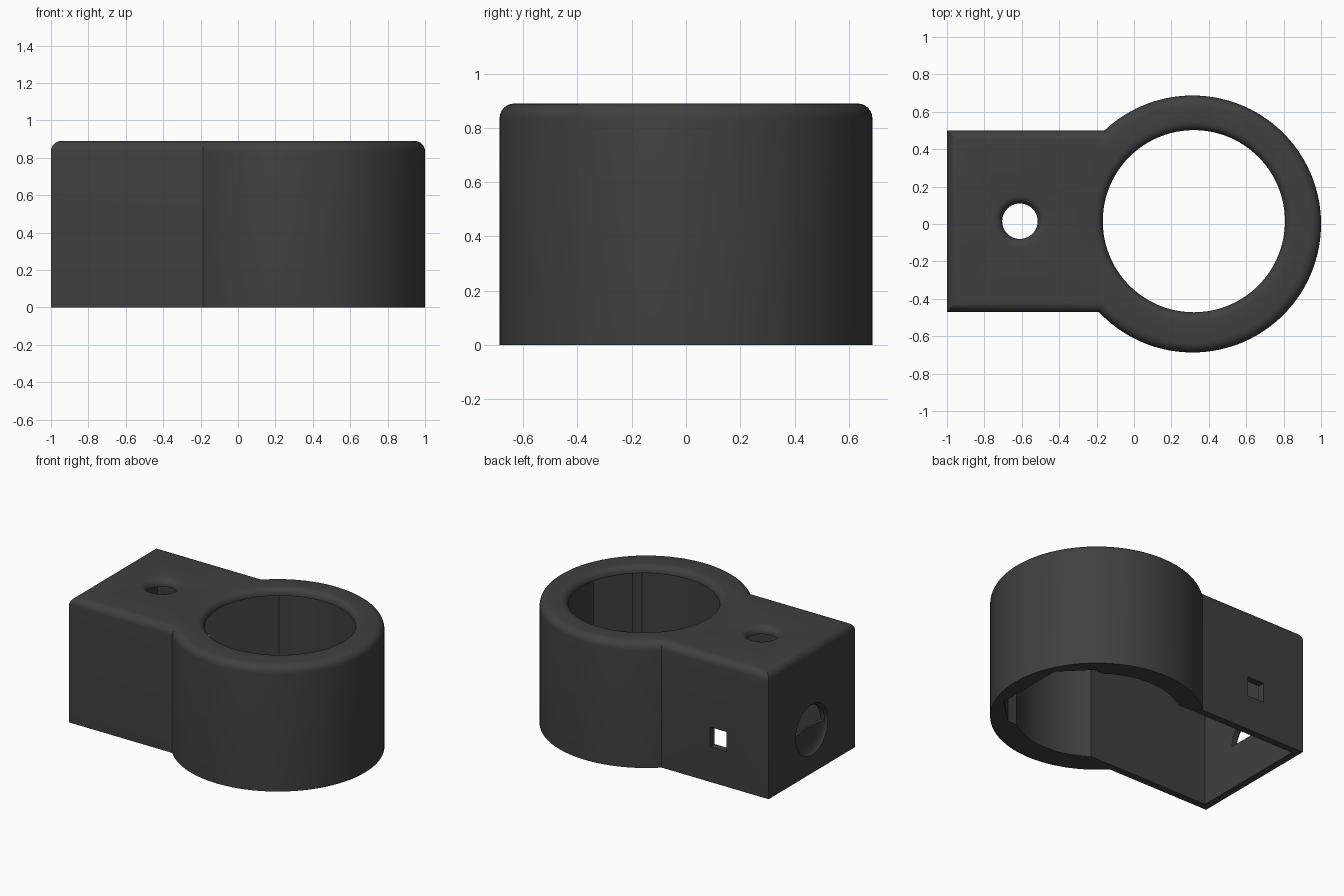
import bpy, bmesh
from math import sin, cos, pi, asin, radians

if "Cube" in bpy.data.objects:
    bpy.data.objects.remove(bpy.data.objects["Cube"])

H, FIL = 0.89, 0.055          # height and top edge rounding
RX, R = 0.313, 0.687          # ring centre and outer radius
HX, HY = 0.32, 0.015          # bore centre


def finish(name, bm):
    bmesh.ops.recalc_face_normals(bm, faces=bm.faces)
    me = bpy.data.meshes.new(name)
    bm.to_mesh(me)
    bm.free()
    ob = bpy.data.objects.new(name, me)
    bpy.context.collection.objects.link(ob)
    return ob


def prism(name, pts, z0, z1, fillet=0):
    """Extrude an xy outline, optionally rounding its top edges."""
    bm = bmesh.new()
    f = bm.faces.new([bm.verts.new((x, y, z0)) for x, y in pts])
    ext = bmesh.ops.extrude_face_region(bm, geom=[f])['geom']
    verts = [g for g in ext if isinstance(g, bmesh.types.BMVert)]
    bmesh.ops.translate(bm, verts=verts, vec=(0, 0, z1 - z0))
    bmesh.ops.recalc_face_normals(bm, faces=bm.faces)
    if fillet:
        top = [e for e in bm.edges if all(abs(v.co.z - z1) < 1e-5 for v in e.verts)]
        bmesh.ops.bevel(bm, geom=top, offset=fillet, segments=6, profile=0.5,
                        affect='EDGES')
    return finish(name, bm)


def rect(x0, x1, y0, y1):
    return [(x0, y0), (x1, y0), (x1, y1), (x0, y1)]


def circle(cx, cy, r, n):
    return [(cx + r * cos(2 * pi * i / n), cy + r * sin(2 * pi * i / n)) for i in range(n)]


def flared_hole(name, cx, cy, r, n, flare=0.045):
    """Round cutter that opens out at the top to leave a rounded lip."""
    prof = [(r, 0.6)]
    for i in range(7):
        a = i / 6 * pi / 2
        prof.append((r + flare * (1 - cos(a)), H - flare + flare * sin(a)))
    prof.append((r + flare, H + 0.1))
    bm = bmesh.new()
    rings = [[bm.verts.new((x, y, z)) for x, y in circle(cx, cy, rr, n)] for rr, z in prof]
    for a, b in zip(rings, rings[1:]):
        for i in range(n):
            j = (i + 1) % n
            bm.faces.new((a[i], a[j], b[j], b[i]))
    bm.faces.new(rings[0][::-1])
    bm.faces.new(rings[-1])
    return finish(name, bm)


def cut(target, cutter):
    m = target.modifiers.new("cut", 'BOOLEAN')
    m.operation, m.solver, m.object = 'DIFFERENCE', 'EXACT', cutter
    bpy.context.view_layer.objects.active = target
    bpy.ops.object.modifier_apply(modifier=m.name)
    bpy.data.objects.remove(cutter)


# Outer body: ring joined to a rectangular housing
a0, a1 = -pi + asin(0.47 / R), pi - asin(0.50 / R)
N = 96
outline = [(RX + R * cos(a0 + (a1 - a0) * i / N), R * sin(a0 + (a1 - a0) * i / N))
           for i in range(N + 1)]
outline += [(-1, 0.50), (-1, -0.47)]
body = prism("clamp_housing", outline, 0, H, FIL)

# Hollow underside: housing, ring and faceted pocket
cut(body, prism("housing_cavity", rect(-0.95, 0.25, -0.42, 0.45), -0.1, 0.840))
cut(body, prism("ring_cavity", circle(HX, HY, 0.535, 96), -0.1, 0.841))
half = [(0.25, 0.43), (0.40, 0.43), (0.58, 0.25)]
pocket = [(RX + x, HY + y) for x, y in half] + [(RX + x, HY - y) for x, y in half[::-1]]
cut(body, prism("nut_pocket", pocket, -0.1, 0.842))

# Openings in the top
cut(body, flared_hole("bore", HX, HY, 0.487, 96))
cut(body, flared_hole("small_hole", -0.61, HY, 0.095, 40))

# Square window in the back wall
cut(body, prism("window", rect(-0.67, -0.54, 0.35, 0.6), 0.25, 0.39))

# Dished round recess with a half-round slot in the end wall
bm = bmesh.new()
bmesh.ops.create_uvsphere(bm, u_segments=32, v_segments=16, radius=0.18)
bmesh.ops.scale(bm, verts=bm.verts, vec=(0.2, 1, 1))
bmesh.ops.translate(bm, verts=bm.verts, vec=(-1, HY, 0.31))
cut(body, finish("recess", bm))
bm = bmesh.new()
arc = [(HY + 0.165 * cos(pi * i / 16), 0.31 + 0.165 * sin(pi * i / 16)) for i in range(17)]
f = bm.faces.new([bm.verts.new((-1.1, y, z)) for y, z in arc])
ext = bmesh.ops.extrude_face_region(bm, geom=[f])['geom']
bmesh.ops.translate(bm, verts=[g for g in ext if isinstance(g, bmesh.types.BMVert)],
                    vec=(0.2, 0, 0))
cut(body, finish("slot", bm))

# Shading and colour
mat = bpy.data.materials.new("dark_grey")
mat.diffuse_color = (0.05, 0.05, 0.05, 1)
mat.use_nodes = True
mat.node_tree.nodes["Principled BSDF"].inputs["Base Color"].default_value = mat.diffuse_color
body.data.materials.clear()
body.data.materials.append(mat)
bpy.context.view_layer.objects.active = body
body.select_set(True)
bpy.ops.object.shade_smooth_by_angle(angle=radians(30))
